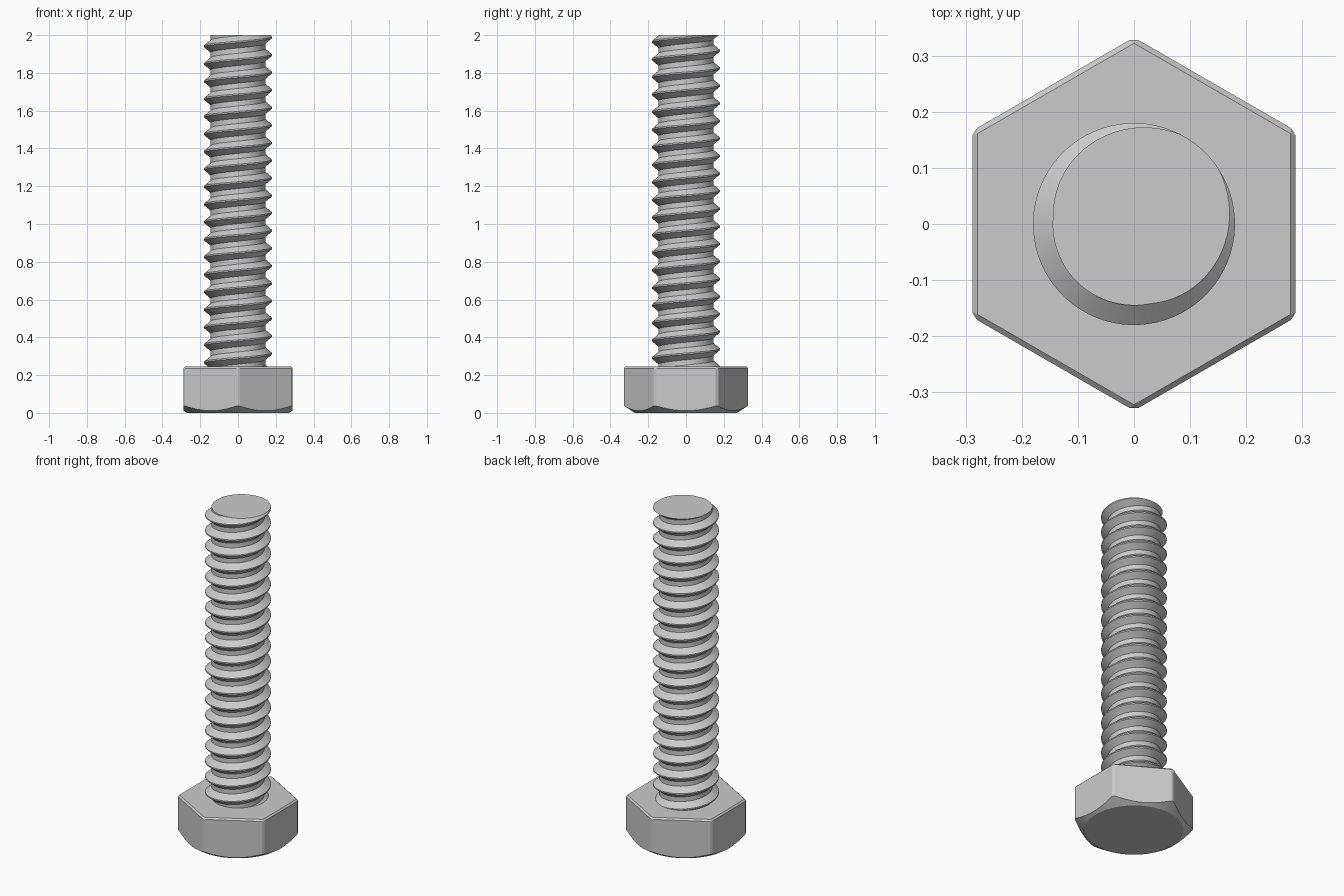
import bpy, bmesh, math

cube = bpy.data.objects.get("Cube")
if cube:
    bpy.data.objects.remove(cube, do_unlink=True)

HEIGHT, HEAD_TOP = 2.0, 0.245
ROOT, CREST = 0.145, 0.18
PITCH, STEPS = 0.093, 72
CREST_ANGLE = math.radians(48)   # where the crest leaves the cut end

steel = bpy.data.materials.new("grey steel")
steel.use_nodes = True
grey = (0.6, 0.6, 0.6, 1)
steel.diffuse_color = grey
steel.node_tree.nodes["Principled BSDF"].inputs["Base Color"].default_value = grey


def make_object(name, bm):
    bmesh.ops.recalc_face_normals(bm, faces=bm.faces)
    mesh = bpy.data.meshes.new(name)
    bm.to_mesh(mesh)
    bm.free()
    mesh.materials.append(steel)
    obj = bpy.data.objects.new(name, mesh)
    bpy.context.collection.objects.link(obj)
    return obj


def activate(obj):
    bpy.ops.object.select_all(action='DESELECT')
    obj.select_set(True)
    bpy.context.view_layer.objects.active = obj


# Hexagonal head: bevelled top and corners, underside cut by a shallow cone
bm = bmesh.new()
bottom = -0.05
ring = [bm.verts.new((0.3325 * math.sin(i * math.pi / 3),
                      0.3325 * math.cos(i * math.pi / 3), bottom)) for i in range(6)]
base = bm.faces.new(ring)
raised = bmesh.ops.extrude_face_region(bm, geom=[base], use_keep_orig=True)["geom"]
bmesh.ops.translate(bm, vec=(0, 0, HEAD_TOP - bottom),
                    verts=[v for v in raised if isinstance(v, bmesh.types.BMVert)])
edges = [e for e in bm.edges if max(v.co.z for v in e.verts) > 0]
bmesh.ops.bevel(bm, geom=edges, offset=0.009, segments=1, affect='EDGES')
head = make_object("hex_head", bm)

bm = bmesh.new()
depth = 0.4
bmesh.ops.create_cone(bm, cap_ends=True, segments=96, radius1=0.27,
                      radius2=0.27 + depth * 1.56, depth=depth)
bmesh.ops.translate(bm, vec=(0, 0, depth / 2), verts=bm.verts)
cutter = make_object("chamfer_cutter", bm)
cutter.hide_render = True

activate(head)
mod = head.modifiers.new("chamfer", 'BOOLEAN')
mod.operation, mod.solver, mod.object = 'INTERSECT', 'EXACT', cutter
bpy.ops.object.modifier_apply(modifier=mod.name)
bpy.data.objects.remove(cutter, do_unlink=True)

# Threaded shank: thread profile swept along a right-handed helix
bm = bmesh.new()
profile = [(-0.35, ROOT), (-0.04, CREST), (0.04, CREST), (0.35, ROOT)]
turns = math.ceil((HEIGHT - HEAD_TOP) / PITCH) + 4
start = HEIGHT - (turns - 2) * PITCH
rows = []
for i in range(turns * STEPS + 1):
    a = CREST_ANGLE + math.tau * i / STEPS
    z = start + PITCH * i / STEPS
    rows.append([bm.verts.new((r * math.cos(a), r * math.sin(a), z + f * PITCH))
                 for f, r in profile])
for i in range(len(rows) - 1):
    lo, hi = rows[i], rows[i + 1]
    for j in range(3):
        bm.faces.new((lo[j], hi[j], hi[j + 1], lo[j + 1]))
    if i + STEPS + 1 < len(rows):    # root land up to the next turn
        up, up2 = rows[i + STEPS], rows[i + STEPS + 1]
        bm.faces.new((lo[3], hi[3], up2[0], up[0]))

# Trim both ends flat and cap them
for z, direction in ((HEIGHT, 1), (HEAD_TOP - 0.01, -1)):
    cut = bmesh.ops.bisect_plane(bm, geom=bm.verts[:] + bm.edges[:] + bm.faces[:],
                                 dist=1e-6, plane_co=(0, 0, z),
                                 plane_no=(0, 0, direction), clear_outer=True)
    rim = [e for e in cut["geom_cut"] if isinstance(e, bmesh.types.BMEdge)]
    bmesh.ops.holes_fill(bm, edges=rim, sides=0)
shank = make_object("threaded_shank", bm)

for obj in (head, shank):
    activate(obj)
    bpy.ops.object.shade_smooth_by_angle(angle=math.radians(25))
